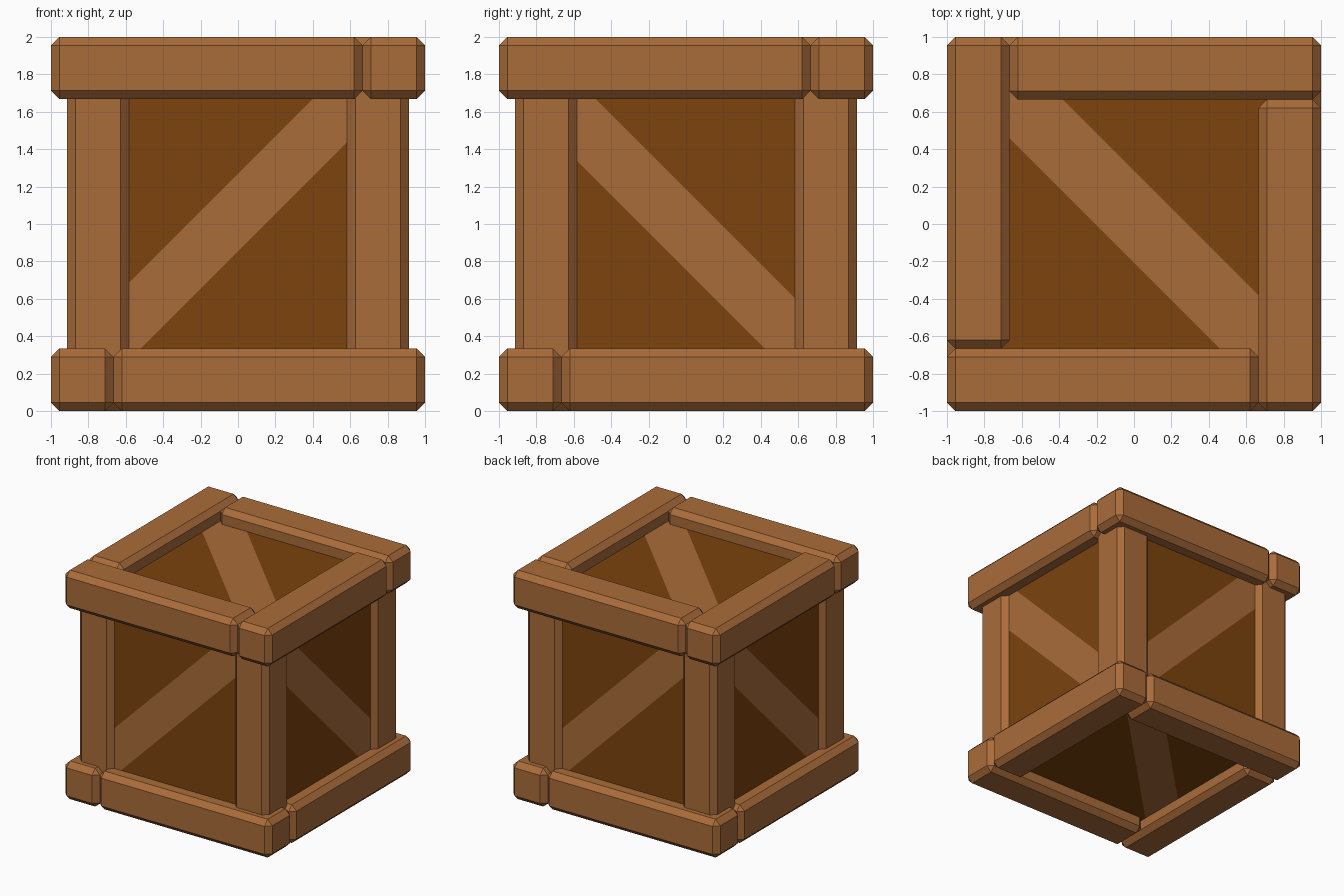
import bpy, bmesh, math
from mathutils import Vector, Matrix

if "Cube" in bpy.data.objects:
    bpy.data.objects.remove(bpy.data.objects["Cube"])


def srgb(r, g, b):
    f = lambda c: c / 12.92 if c <= 0.04045 else ((c + 0.055) / 1.055) ** 2.4
    return (f(r / 255), f(g / 255), f(b / 255), 1.0)


def material(name, rgb):
    m = bpy.data.materials.new(name)
    m.diffuse_color = srgb(*rgb)
    m.use_nodes = True
    m.node_tree.nodes["Principled BSDF"].inputs["Base Color"].default_value = m.diffuse_color
    return m


LIGHT = material("light wood", (170, 108, 58))
DARK = material("dark wood", (124, 67, 13))


def finish(bm, name, mats):
    me = bpy.data.meshes.new(name)
    bm.to_mesh(me)
    bm.free()
    for m in mats:
        me.materials.append(m)
    ob = bpy.data.objects.new(name, me)
    bpy.context.collection.objects.link(ob)


def beam(name, lo, hi, turn):
    """Chamfered timber between two corners, turned in quarter steps about z."""
    lo, hi = Vector(lo), Vector(hi)
    bm = bmesh.new()
    bmesh.ops.create_cube(bm, size=1)
    bmesh.ops.scale(bm, vec=hi - lo, verts=bm.verts)
    bmesh.ops.translate(bm, vec=(lo + hi) / 2, verts=bm.verts)
    bmesh.ops.bevel(bm, geom=bm.edges[:], offset=0.045, segments=1,
                    affect='EDGES', profile=0.5)
    bmesh.ops.rotate(bm, cent=(0, 0, 0), verts=bm.verts,
                     matrix=Matrix.Rotation(turn * math.pi / 2, 3, 'Z'))
    finish(bm, name, [LIGHT])


# Frame: pinwheel of beams at the top and bottom, plus corner posts
I = 0.666
for k, side in enumerate(("front", "right", "back", "left")):
    beam(f"top_beam_{side}", (-1, -1, 1.668), (I, -I, 2), k)
    beam(f"bottom_beam_{side}", (-I, -1, 0), (1, -I, 0.334), k)
    beam(f"corner_post_{k + 1}", (-0.915, -0.915, 0.2), (-0.583, -0.583, 1.8), k)

# Inner box: each side has a diagonal light stripe cut into its face
STRIPES = [  # face normal, direction across the stripe, start, end
    ((0, -1, 0), (-1, 0, 1), -0.145, 0.27),
    ((0, 1, 0), (1, 0, 1), -0.145, 0.27),
    ((1, 0, 0), (0, 1, 1), -0.245, 0.187),
    ((-1, 0, 0), (0, -1, 1), -0.245, 0.187),
    ((0, 0, 1), (1, 1, 0), -0.207, 0.285),
    ((0, 0, -1), (1, -1, 0), -0.44, -0.02),
]
bm = bmesh.new()
bmesh.ops.create_cube(bm, size=1.74)
for n, d, a, b in STRIPES:
    n, d = Vector(n), Vector(d)
    on_side = lambda: [f for f in bm.faces if f.normal.dot(n) > 0.9]
    bm.normal_update()
    for cut in (a, b):
        faces = on_side()
        geom = set(faces)
        for f in faces:
            geom.update(f.edges)
            geom.update(f.verts)
        bmesh.ops.bisect_plane(bm, geom=list(geom), plane_co=d * cut / 2, plane_no=d)
        bm.normal_update()
    for f in on_side():
        f.material_index = 0 if a < f.calc_center_median().dot(d) < b else 1
bmesh.ops.translate(bm, vec=(0, 0, 1), verts=bm.verts)
finish(bm, "inner_box", [LIGHT, DARK])
